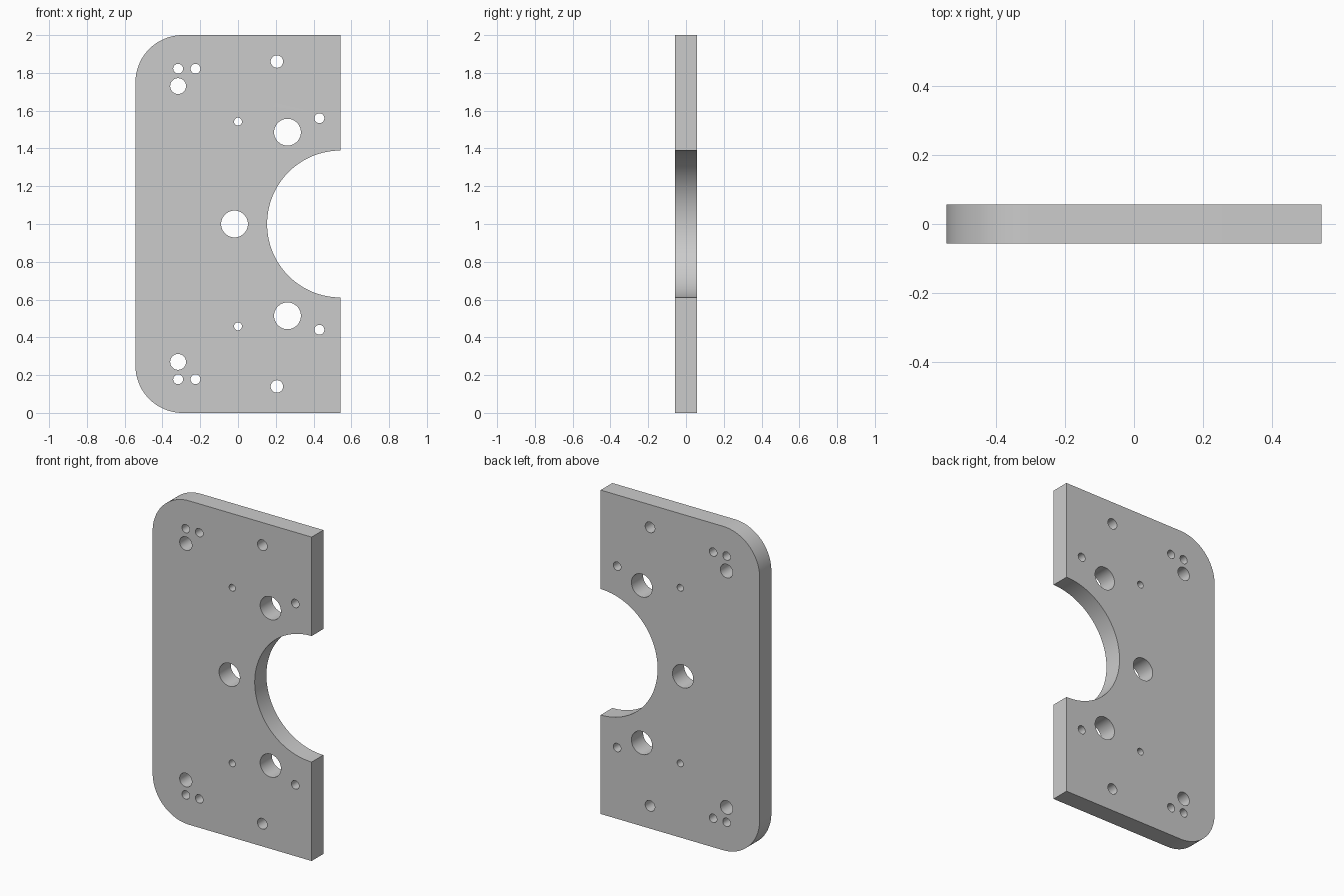
import bpy, bmesh
from math import cos, sin, pi, radians

if "Cube" in bpy.data.objects:
    bpy.data.objects.remove(bpy.data.objects["Cube"])

W, H, T = 0.543, 2.0, 0.057      # half width, height, half thickness
R_CORNER, R_NOTCH = 0.25, 0.389


def arc(cx, cz, r, a0, a1, n):
    return [(cx + r * cos(radians(a0 + (a1 - a0) * i / n)),
             cz + r * sin(radians(a0 + (a1 - a0) * i / n))) for i in range(n + 1)]


def add_loop(curve, pts):
    s = curve.splines.new('POLY')
    s.points.add(len(pts) - 1)
    for p, (x, z) in zip(s.points, pts):
        p.co = (x, z, 0, 1)
    s.use_cyclic_u = True


curve = bpy.data.curves.new("mounting_plate", 'CURVE')
curve.dimensions = '2D'
curve.fill_mode = 'BOTH'
curve.extrude = T

# Outline: rounded left corners, half-round notch on the right edge
outline = [(W, 0)]
outline += arc(W, H / 2, R_NOTCH, 270, 90, 64)
outline += [(W, H)]
outline += arc(-W + R_CORNER, H - R_CORNER, R_CORNER, 90, 180, 24)
outline += arc(-W + R_CORNER, R_CORNER, R_CORNER, 180, 270, 24)
add_loop(curve, outline)

# Holes (x, height above the middle, radius), mirrored top to bottom
holes = [(-0.317, 0.822, 0.026), (-0.225, 0.822, 0.026), (-0.317, 0.73, 0.042),
         (0.206, 0.86, 0.033), (0.0, 0.542, 0.021), (0.431, 0.56, 0.026),
         (0.262, 0.486, 0.071)]
for x, dz, r in holes:
    for side in (1, -1):
        add_loop(curve, arc(x, H / 2 + side * dz, r, 0, 360, 40)[:-1])
add_loop(curve, arc(-0.0185, H / 2, 0.071, 0, 360, 40)[:-1])

# Stand the plate upright and turn it into a clean mesh
plate = bpy.data.objects.new("mounting_plate", curve)
bpy.context.collection.objects.link(plate)
plate.rotation_euler.x = pi / 2
bpy.context.view_layer.objects.active = plate
plate.select_set(True)
bpy.ops.object.convert(target='MESH')
plate = bpy.context.object
bpy.ops.object.transform_apply(location=False, rotation=True, scale=False)

bm = bmesh.new()
bm.from_mesh(plate.data)
bmesh.ops.remove_doubles(bm, verts=bm.verts, dist=1e-5)
bmesh.ops.recalc_face_normals(bm, faces=bm.faces)
bm.to_mesh(plate.data)
bm.free()
bpy.ops.object.shade_smooth_by_angle(angle=radians(30))
